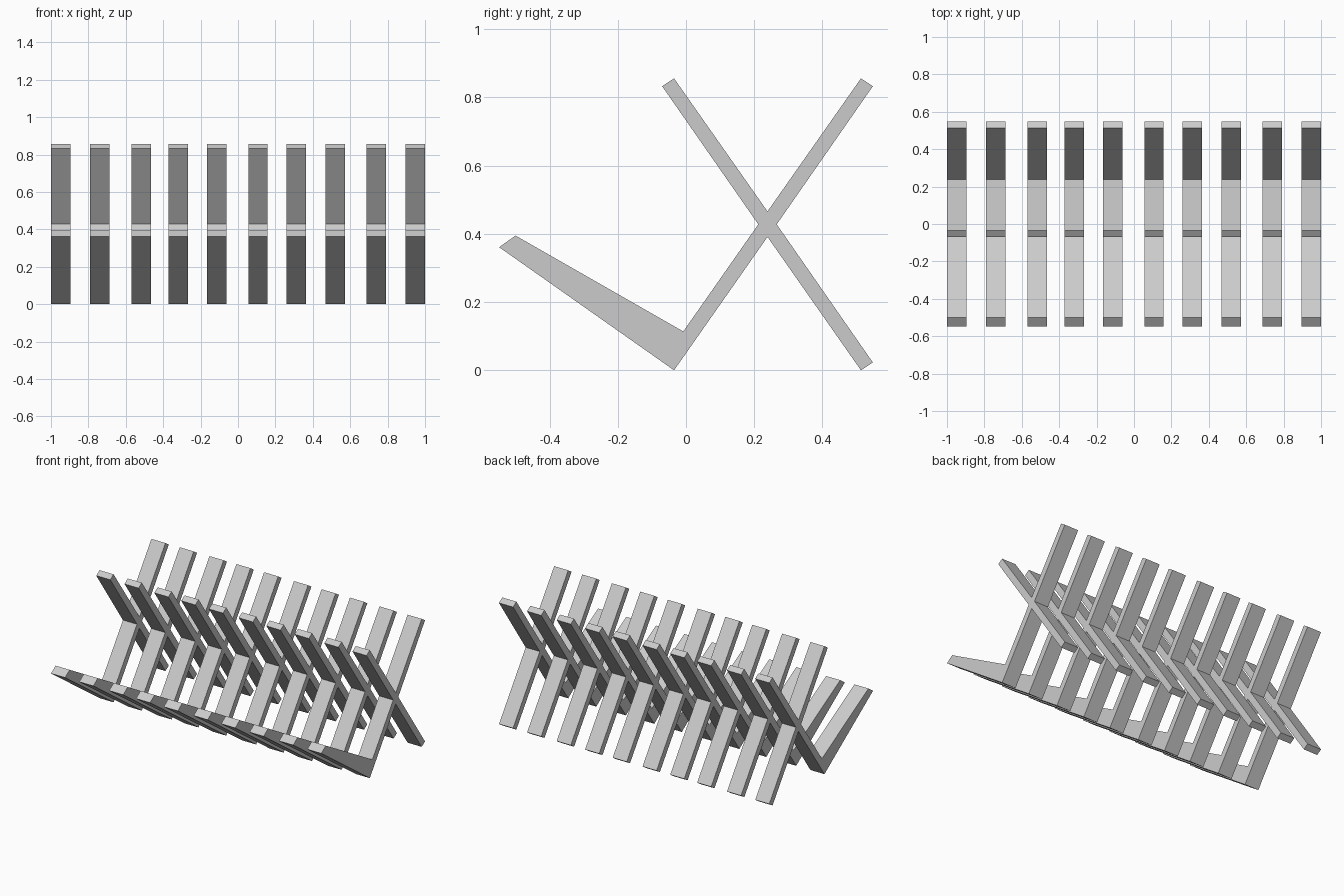
import bpy, bmesh

if "Cube" in bpy.data.objects:
    bpy.data.objects.remove(bpy.data.objects["Cube"])

WIDTH = 0.104

# Side outline (y, z): seat, leaning back and crossing rear leg in one slat
OUTLINE = [(-0.548, 0.361), (-0.035, 0.0), (0.239, 0.391), (0.513, 0.0),
           (0.548, 0.023), (0.266, 0.428), (0.548, 0.833), (0.513, 0.856),
           (0.239, 0.466), (-0.035, 0.856), (-0.07, 0.833), (0.212, 0.428),
           (-0.008, 0.114), (-0.5, 0.395)]

# Left edge of every slat along the bench
LEFT_EDGES = [-1.0, -0.791, -0.57, -0.371, -0.166, 0.055, 0.259, 0.469, 0.688, 0.896]


def make_slat_mesh():
    bm = bmesh.new()
    face = bm.faces.new([bm.verts.new((0, y, z)) for y, z in OUTLINE])
    ext = bmesh.ops.extrude_face_region(bm, geom=[face], use_keep_orig=True)
    moved = [v for v in ext["geom"] if isinstance(v, bmesh.types.BMVert)]
    bmesh.ops.translate(bm, verts=moved, vec=(WIDTH, 0, 0))
    bmesh.ops.recalc_face_normals(bm, faces=bm.faces)
    mesh = bpy.data.meshes.new("bench_slat")
    bm.to_mesh(mesh)
    bm.free()
    return mesh


# Row of identical slats
slat = make_slat_mesh()
for i, x in enumerate(LEFT_EDGES, 1):
    obj = bpy.data.objects.new(f"bench_slat_{i}", slat)
    obj.location.x = x
    bpy.context.collection.objects.link(obj)
